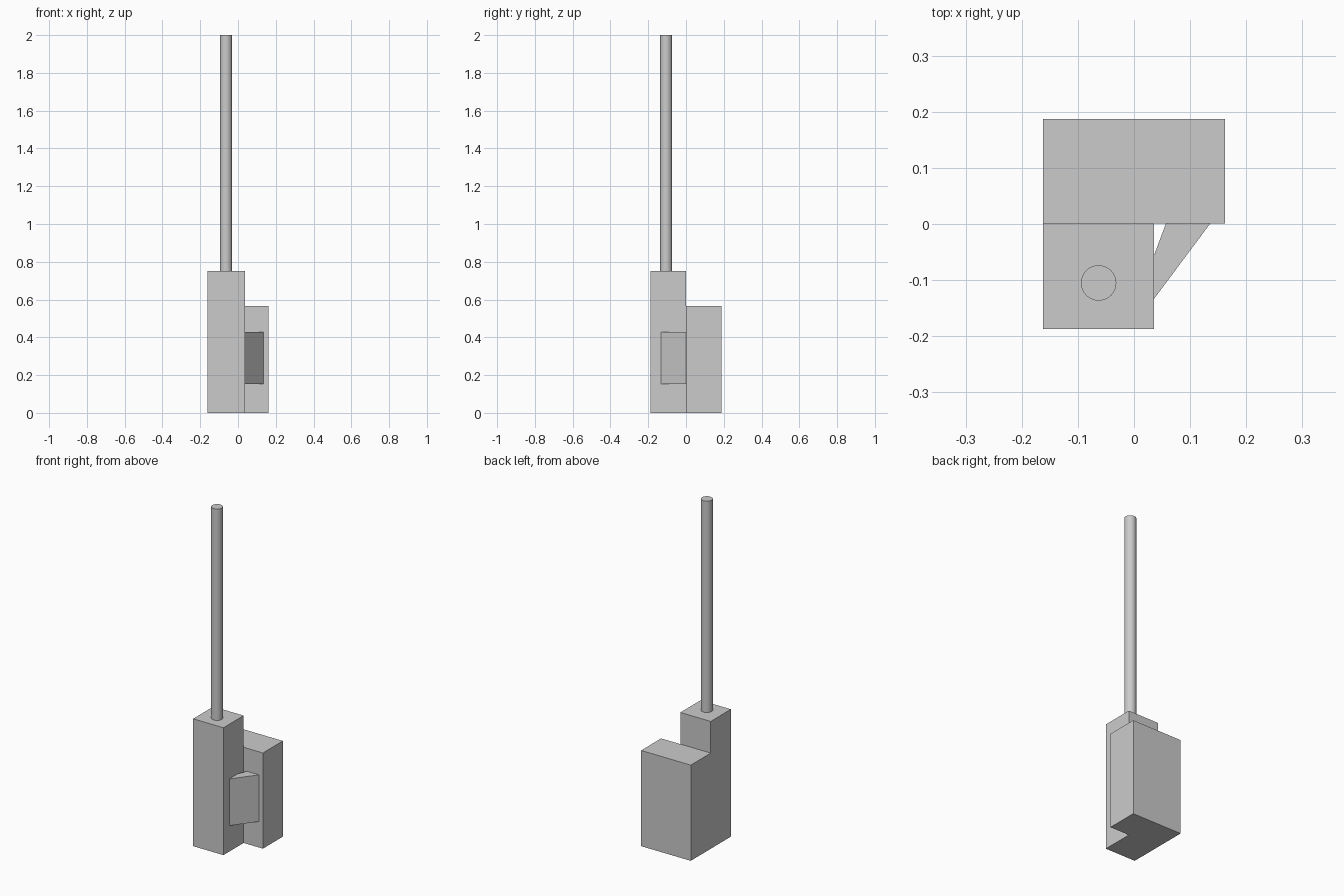
import bpy, bmesh

if "Cube" in bpy.data.objects:
    bpy.data.objects.remove(bpy.data.objects["Cube"])


def prism(name, outline, z0, z1):
    """Extrude a flat outline (counter-clockwise, x/y) from z0 to z1."""
    bm = bmesh.new()
    base = bm.faces.new([bm.verts.new((x, y, z0)) for x, y in outline])
    geo = bmesh.ops.extrude_face_region(bm, geom=[base])["geom"]
    top = [v for v in geo if isinstance(v, bmesh.types.BMVert)]
    bmesh.ops.translate(bm, verts=top, vec=(0, 0, z1 - z0))
    bmesh.ops.recalc_face_normals(bm, faces=bm.faces)
    mesh = bpy.data.meshes.new(name)
    bm.to_mesh(mesh)
    bm.free()
    ob = bpy.data.objects.new(name, mesh)
    bpy.context.collection.objects.link(ob)
    return ob


def box(name, x0, x1, y0, y1, z0, z1):
    return prism(name, [(x0, y0), (x1, y0), (x1, y1), (x0, y1)], z0, z1)


# Main body: wide low block behind, tall narrow block in front
box("rear_block", -0.162, 0.162, 0.001, 0.187, 0, 0.565)
box("front_tower", -0.162, 0.036, -0.187, 0.001, 0, 0.752)

# Slanted brace in the corner between the two blocks
prism("corner_brace",
      [(0.036, -0.133), (0.136, 0.001), (0.057, 0.001), (0.036, -0.055)],
      0.153, 0.429)

# Tall round mast standing on the tower
bpy.ops.mesh.primitive_cylinder_add(vertices=32, radius=0.0315, depth=1.248,
                                    location=(-0.063, -0.105, 1.376))
mast = bpy.context.object
mast.name = "mast"
bpy.ops.object.shade_smooth_by_angle()
